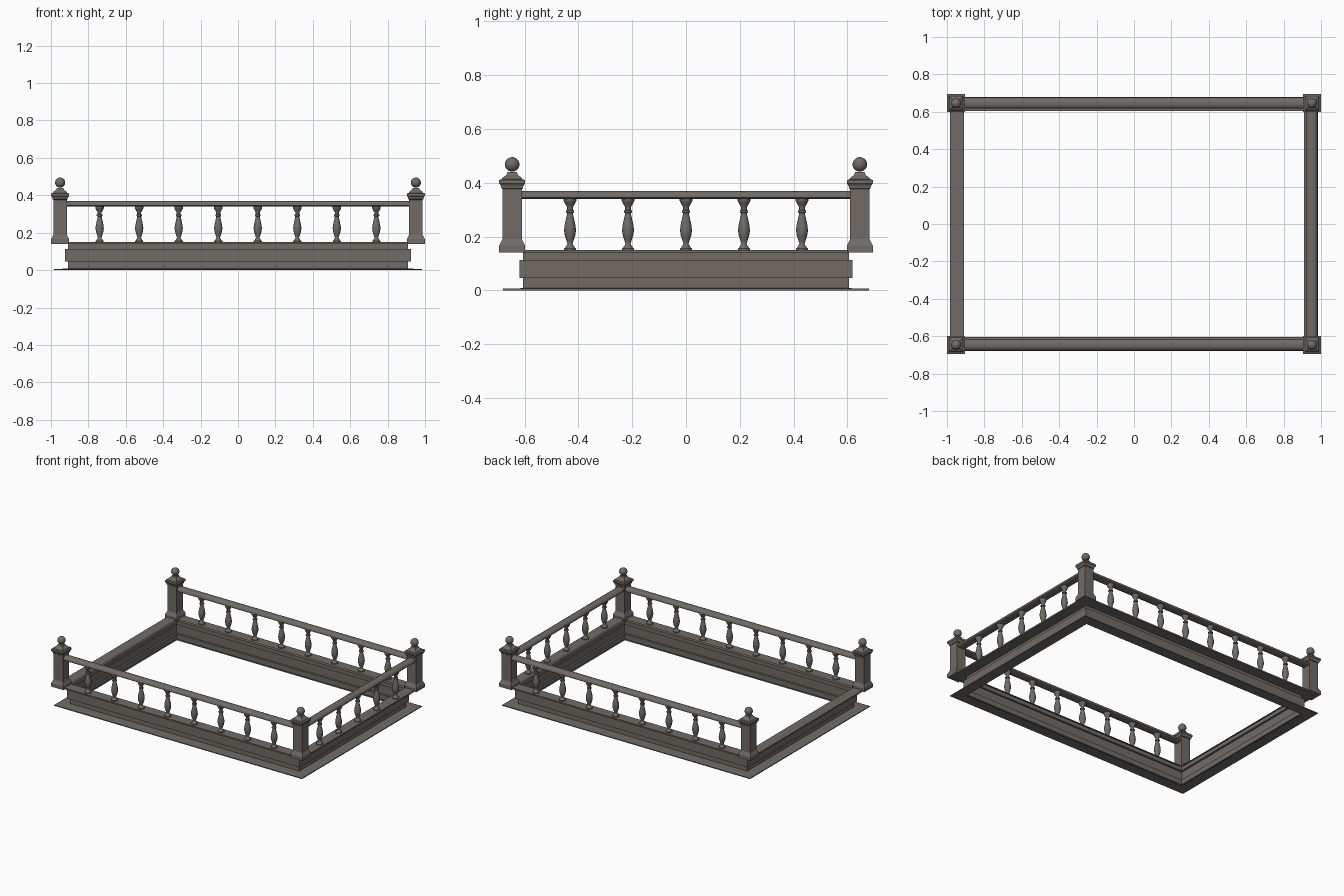
import bpy, bmesh, math
from mathutils import Vector

if "Cube" in bpy.data.objects:
    bpy.data.objects.remove(bpy.data.objects["Cube"])

stone = bpy.data.materials.new("weathered_stone")
stone.diffuse_color = (0.165, 0.147, 0.131, 1)
stone.use_nodes = True
stone.node_tree.nodes["Principled BSDF"].inputs["Base Color"].default_value = stone.diffuse_color

HX, HY = 0.910, 0.605      # wall line of the plinth
PX, PY = 0.951, 0.646      # centre line of posts and railings


def finish(name, bm, smooth=None):
    bmesh.ops.recalc_face_normals(bm, faces=bm.faces)
    me = bpy.data.meshes.new(name)
    bm.to_mesh(me)
    bm.free()
    me.materials.append(stone)
    ob = bpy.data.objects.new(name, me)
    bpy.context.collection.objects.link(ob)
    if smooth:
        bpy.ops.object.select_all(action='DESELECT')
        ob.select_set(True)
        bpy.context.view_layer.objects.active = ob
        bpy.ops.object.shade_smooth_by_angle(angle=math.radians(smooth))
    return ob


def bridge(bm, rings):
    for a, b in zip(rings, rings[1:]):
        n = len(a)
        for i in range(n):
            bm.faces.new((a[i], a[(i + 1) % n], b[(i + 1) % n], b[i]))


def turned(bm, profile, sides, cx, cy):
    """Stack rings of (half width, z); four sides give a square section."""
    k = math.sqrt(2) if sides == 4 else 1
    rings = [[bm.verts.new((cx + r * k * math.cos((i + .5) * math.tau / sides),
                            cy + r * k * math.sin((i + .5) * math.tau / sides), z))
              for i in range(sides)] for r, z in profile]
    bridge(bm, rings)
    bm.faces.new(rings[0])
    bm.faces.new(rings[-1])


# Plinth: stepped channel moulding swept around the rectangle
channel = [(0, 0), (.075, 0), (.075, .006), (0, .008), (0, .045), (.014, .045),
           (.014, .112), (0, .112), (0, .14), (.075, .14), (.075, .15), (0, .15)]
bm = bmesh.new()
rings = [[bm.verts.new((sx * (HX + o), sy * (HY + o), z))
          for sx, sy in ((-1, -1), (1, -1), (1, 1), (-1, 1))] for o, z in channel]
bridge(bm, rings)
finish("plinth_frame", bm)

# Corner posts with square base and cap, topped by ball finials
post = [(.048, .14), (.048, .166), (.044, .174), (.037, .188), (.036, .192), (.036, .376),
        (.040, .379), (.042, .389), (.048, .397), (.048, .410), (.038, .413),
        (.034, .420), (.022, .428), (.017, .440)]
for name, sx, sy in (("front_left", -1, -1), ("front_right", 1, -1),
                     ("back_right", 1, 1), ("back_left", -1, 1)):
    bm = bmesh.new()
    turned(bm, post, 4, sx * PX, sy * PY)
    finish(name + "_post", bm)
    bm = bmesh.new()
    bmesh.ops.create_uvsphere(bm, u_segments=24, v_segments=14, radius=.027)
    bmesh.ops.translate(bm, verts=bm.verts, vec=(sx * PX, sy * PY, .468))
    finish(name + "_finial", bm, 40)

# Balusters and handrails on front, back and right (left side is open)
baluster = [(.022, .15), (.022, .156), (.017, .161), (.012, .168), (.010, .174),
            (.014, .186), (.020, .205), (.0225, .222), (.021, .240), (.016, .262),
            (.012, .280), (.011, .287), (.016, .290), (.016, .296), (.011, .299),
            (.011, .310), (.016, .317), (.022, .328), (.024, .332), (.024, .341)]
rail = [(-.022, .340), (.022, .340), (.029, .345), (.029, .354), (.024, .363),
        (.013, .369), (-.013, .369), (-.024, .363), (-.029, .354), (-.029, .345)]
sides = (("front", Vector((0, -PY, 0)), Vector((1, 0, 0)), .2113, 8, PX - .03),
         ("back", Vector((0, PY, 0)), Vector((1, 0, 0)), .2113, 8, PX - .03),
         ("right", Vector((PX, 0, 0)), Vector((0, 1, 0)), .2155, 5, PY - .03))
for name, mid, along, step, count, reach in sides:
    bm = bmesh.new()
    for i in range(count):
        p = mid + along * step * (i - (count - 1) / 2)
        turned(bm, baluster, 16, p.x, p.y)
    finish(name + "_balusters", bm, 40)

    across = Vector((along.y, along.x, 0))
    bm = bmesh.new()
    ends = [[bm.verts.new(mid + along * s * reach + across * o + Vector((0, 0, z)))
             for o, z in rail] for s in (-1, 1)]
    bridge(bm, ends)
    for e in ends:
        bm.faces.new(e)
    finish(name + "_handrail", bm, 40)
